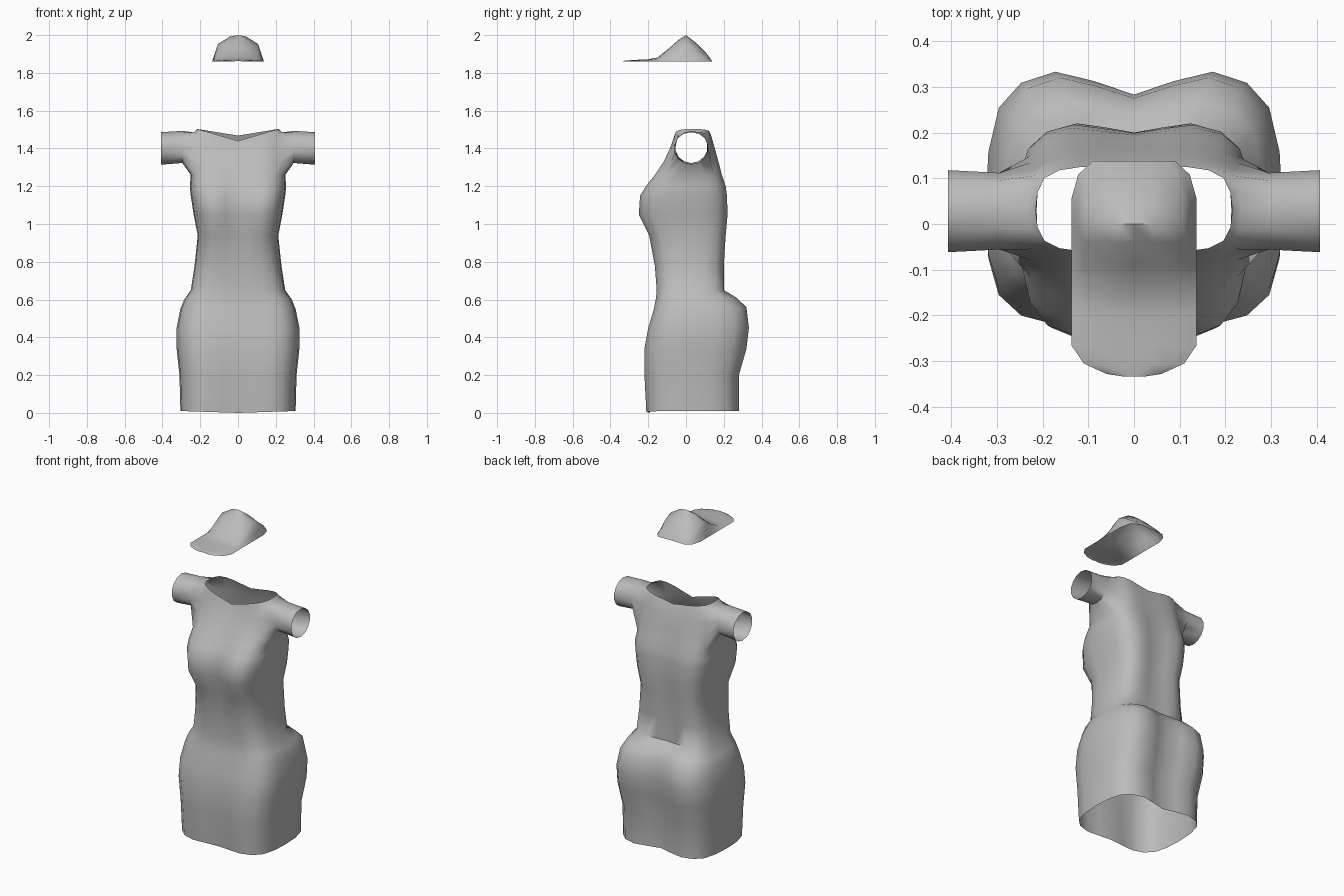
import bpy, bmesh, math

cloth = bpy.data.materials.new("grey cloth")
cloth.diffuse_color = (0.5, 0.5, 0.5, 1)


def finish(name, bm, angle):
    bmesh.ops.recalc_face_normals(bm, faces=bm.faces)
    mesh = bpy.data.meshes.new(name)
    bm.to_mesh(mesh)
    bm.free()
    mesh.materials.append(cloth)
    ob = bpy.data.objects.new(name, mesh)
    bpy.context.collection.objects.link(ob)
    bpy.ops.object.select_all(action='DESELECT')
    ob.select_set(True)
    bpy.context.view_layer.objects.active = ob
    bpy.ops.object.shade_smooth_by_angle(angle=math.radians(angle))


# Quarter cross-section, centre to side: width share, depth share, notch share
QUARTER = [(0, 1, 1), (0.27, 0.99, 0.35), (0.53, 1, 0), (0.76, 0.92, 0),
           (0.91, 0.74, 0), (0.98, 0.42, 0), (1, 0, 0)]

# Dress rings: z, half width, front y, back y, front notch, back notch, front dz, back dz
RINGS = [
    (0.010, 0.305, -0.21, 0.28, 0.020, 0.035, -0.01, 0),
    (0.20, 0.310, -0.22, 0.28, 0.015, 0.035, 0, 0),
    (0.34, 0.325, -0.22, 0.32, 0.010, 0.045, 0, 0),
    (0.45, 0.325, -0.20, 0.333, 0.005, 0.050, 0, 0),
    (0.55, 0.305, -0.17, 0.32, 0, 0.045, 0, 0.02),
    (0.60, 0.285, -0.16, 0.265, 0, 0.025, 0, 0.025),
    (0.65, 0.250, -0.155, 0.20, 0, 0.010, 0, 0),
    (0.78, 0.230, -0.165, 0.20, 0.005, 0.015, 0, 0),
    (0.94, 0.213, -0.195, 0.21, 0.020, 0.020, 0, 0),
    (1.05, 0.235, -0.25, 0.22, 0.050, 0.020, 0, 0),
    (1.15, 0.250, -0.243, 0.217, 0.045, 0.018, 0, 0),
    (1.20, 0.255, -0.212, 0.21, 0.030, 0.015, 0, 0),
    (1.26, 0.250, -0.165, 0.19, 0.012, 0.010, 0, 0),
    (1.33, 0.245, -0.118, 0.172, 0.005, 0.005, 0, 0),
    (1.41, 0.240, -0.085, 0.15, 0, 0, -0.02, 0),
    (1.485, 0.235, -0.065, 0.133, 0, 0, -0.06, -0.035),
    (1.503, 0.215, -0.060, 0.125, 0, 0, -0.063, -0.035),
]
YC = 0.03


def ring_points(z, w, yf, yb, nf, nb, df, db):
    """24 points, from the front centre over +x to the back and round."""
    half = []
    for xs, ys, ns in QUARTER:
        half.append((w * xs, YC + (yf + ns * nf - YC) * ys, z + df * (1 - xs)))
    for xs, ys, ns in QUARTER[-2::-1]:
        half.append((w * xs, YC + (yb - ns * nb - YC) * ys, z + db * (1 - xs)))
    return half + [(-x, y, zz) for x, y, zz in half[-2:0:-1]]


# Dress body
bm = bmesh.new()
rows = [[bm.verts.new(p) for p in ring_points(*r)] for r in RINGS]
N = len(rows[0])
LOW, HIGH = 12, 15                     # rings bounding the armholes
for r in range(len(rows) - 1):
    for c in range(N):
        if LOW <= r < HIGH and c % 12 in (4, 5, 6, 7):
            continue                   # armhole
        d = (c + 1) % N
        bm.faces.new((rows[r][c], rows[r][d], rows[r + 1][d], rows[r + 1][c]))

# Sleeves grown out of the armholes
for side, mid in ((1, 6), (-1, 18)):
    loop = [(LOW, 0), (LOW, 1), (LOW, 2), (LOW + 1, 2), (LOW + 2, 2), (HIGH, 2), (HIGH, 1),
            (HIGH, 0), (HIGH, -1), (HIGH, -2), (LOW + 2, -2), (LOW + 1, -2), (LOW, -2), (LOW, -1)]
    last = [rows[r][mid + side * k] for r, k in loop]
    n = len(last)
    for x, ry, rz, zc in ((0.295, 0.086, 0.085, 1.408), (0.407, 0.092, 0.086, 1.400)):
        new = []
        for i in range(n):
            a = 2 * math.pi * i / n
            new.append(bm.verts.new((side * x, 0.028 + ry * math.sin(a), zc - rz * math.cos(a))))
        for i in range(n):
            j = (i + 1) % n
            bm.faces.new((last[i], last[j], new[j], new[i]))
        last = new
loose = [v for v in bm.verts if not v.link_faces]
bmesh.ops.delete(bm, geom=loose, context='VERTS')
finish("dress", bm, 60)

# Cap: arched slices from the back of the crown to the tip of the brim (y, half width, height)
SLICES = [(0.138, 0.09, 0.002), (0.108, 0.122, 0.045), (0.055, 0.137, 0.098), (0, 0.137, 0.14),
          (-0.04, 0.137, 0.115), (-0.09, 0.137, 0.07), (-0.15, 0.137, 0.022),
          (-0.20, 0.137, 0.012), (-0.265, 0.137, 0.009), (-0.305, 0.11, 0.006),
          (-0.328, 0.06, 0.004), (-0.334, 0.02, 0.003)]
ARCH = [(-1, 0), (-0.9, 0.3), (-0.78, 0.66), (-0.3, 0.95), (0, 1),
        (0.3, 0.95), (0.78, 0.66), (0.9, 0.3), (1, 0)]
bm = bmesh.new()
cap = [[bm.verts.new((w * a, y, 1.86 + h * b)) for a, b in ARCH] for y, w, h in SLICES]
for p, q in zip(cap, cap[1:]):
    for i in range(len(ARCH) - 1):
        bm.faces.new((p[i], p[i + 1], q[i + 1], q[i]))
finish("cap", bm, 60)
